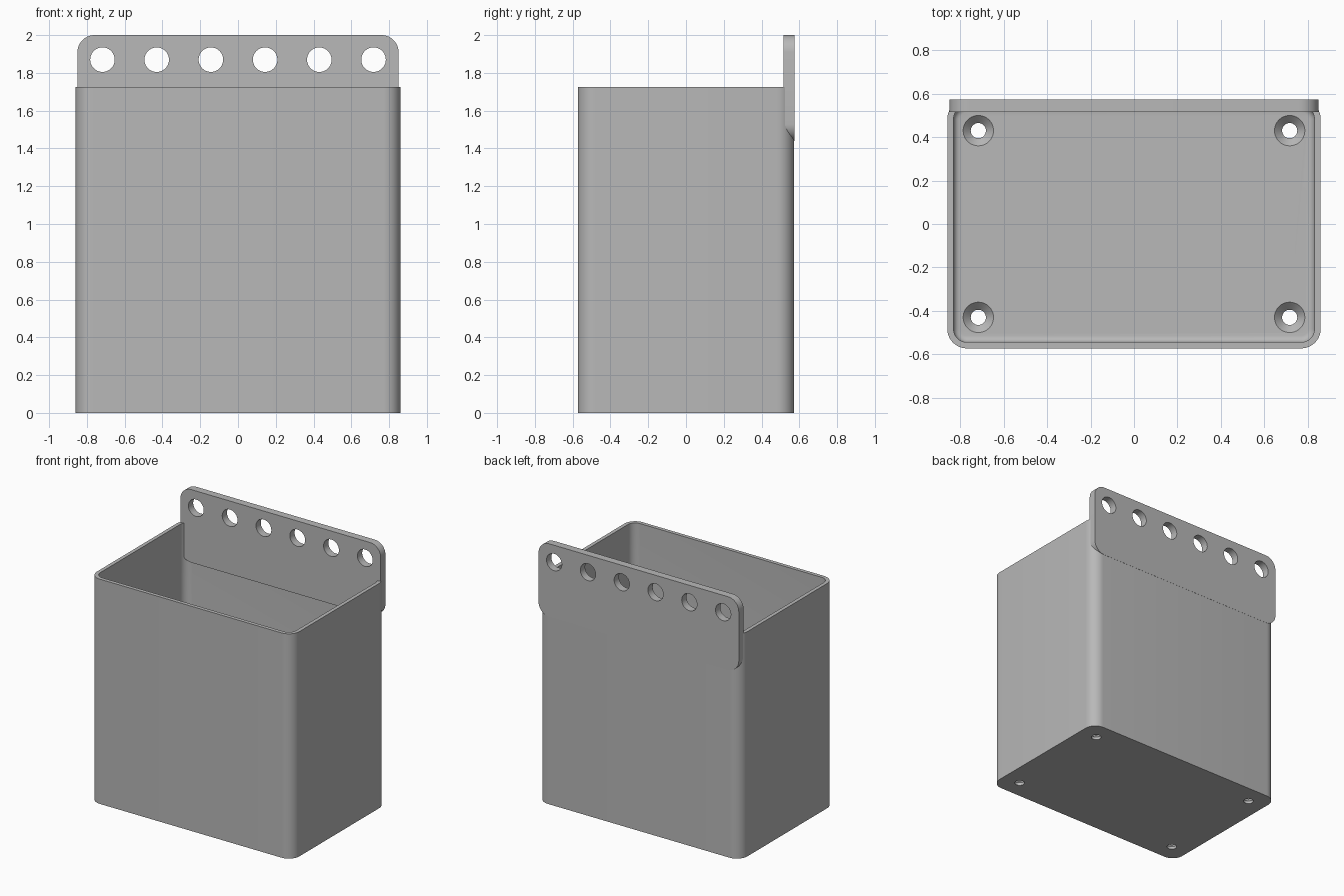
import bpy, bmesh, math
from mathutils import Matrix, Vector

cube = bpy.data.objects.get("Cube")
if cube:
    bpy.data.objects.remove(cube, do_unlink=True)

grey = bpy.data.materials.new("plain grey")
grey.use_nodes = True
grey.diffuse_color = (0.48, 0.48, 0.48, 1)
grey.node_tree.nodes["Principled BSDF"].inputs["Base Color"].default_value = grey.diffuse_color

HALF_X, HALF_Y, BOX_H = 0.86, 0.573, 1.725
WALL, FLOOR, CORNER = 0.0287, 0.057, 0.09


def rounded_rect(hx, hy, r, steps=10):
    """Outline of a rounded rectangle, counter-clockwise."""
    pts = []
    for q, (sx, sy) in enumerate(((1, 1), (-1, 1), (-1, -1), (1, -1))):
        for i in range(steps + 1):
            a = (q + i / steps) * math.pi / 2
            pts.append((sx * (hx - r) + r * math.cos(a), sy * (hy - r) + r * math.sin(a)))
    return pts


def loft(name, rings):
    """Closed solid through a list of equal-length rings, capped at both ends."""
    bm = bmesh.new()
    loops = [[bm.verts.new(p) for p in ring] for ring in rings]
    for a, b in zip(loops, loops[1:]):
        for i in range(len(a)):
            j = (i + 1) % len(a)
            bm.faces.new((a[i], a[j], b[j], b[i]))
    bm.faces.new(loops[0][::-1])
    bm.faces.new(loops[-1])
    bmesh.ops.recalc_face_normals(bm, faces=bm.faces[:])
    mesh = bpy.data.meshes.new(name)
    bm.to_mesh(mesh)
    bm.free()
    mesh.materials.append(grey)
    obj = bpy.data.objects.new(name, mesh)
    bpy.context.collection.objects.link(obj)
    return obj


def turned(name, profile, steps=40):
    """Round solid about z from (radius, height) pairs."""
    return loft(name, [[(r * math.cos(math.tau * i / steps), r * math.sin(math.tau * i / steps), z)
                        for i in range(steps)] for r, z in profile])


def cut(target, cutter):
    bpy.context.view_layer.objects.active = target
    mod = target.modifiers.new("cut", "BOOLEAN")
    mod.operation, mod.solver, mod.object = "DIFFERENCE", "EXACT", cutter
    bpy.ops.object.modifier_apply(modifier=mod.name)
    bpy.data.objects.remove(cutter, do_unlink=True)


def box_ring(inset, z):
    return [(x, y, z) for x, y in
            rounded_rect(HALF_X - inset, HALF_Y - inset, CORNER - inset)]


# Open box with thin walls and a small fillet around the floor
fillet = 0.03
rings = [box_ring(0, 0), box_ring(0, BOX_H), box_ring(WALL, BOX_H)]
for i in range(6):
    a = i / 5 * math.pi / 2
    rings.append(box_ring(WALL + fillet * (1 - math.cos(a)),
                          FLOOR + fillet * (1 - math.sin(a))))
box = loft("box", rings)

# Countersunk screw holes in the floor
for x in (-0.717, 0.717):
    for y in (-0.43, 0.43):
        hole = turned("floor_hole_cutter", [(0.035, -0.05), (0.035, FLOOR - 0.035),
                                            (0.07, FLOOR), (0.07, FLOOR + 0.05)])
        hole.data.transform(Matrix.Translation((x, y, 0)))
        cut(box, hole)

# Hanging plate along the back wall
low, high, back = 1.44, 2.0, HALF_Y + 0.001
outline = rounded_rect(0.85, (high - low) / 2, 0.09)
mid = (high + low) / 2
plate = loft("hanging_plate", [[(x, y, mid + z) for x, z in outline]
                               for y in (back, back - 0.058)])

# Row of six hanging holes
for i in range(6):
    hole = turned("plate_hole_cutter", [(0.065, -0.1), (0.065, 0.1)])
    place = Matrix.Translation(Vector(((i - 2.5) * 0.287, 0.545, 1.87)))
    hole.data.transform(place @ Matrix.Rotation(math.pi / 2, 4, "X"))
    cut(plate, hole)

bpy.ops.object.select_all(action="DESELECT")
for obj in (box, plate):
    obj.select_set(True)
    bpy.context.view_layer.objects.active = obj
bpy.ops.object.shade_smooth_by_angle(angle=math.radians(30))
